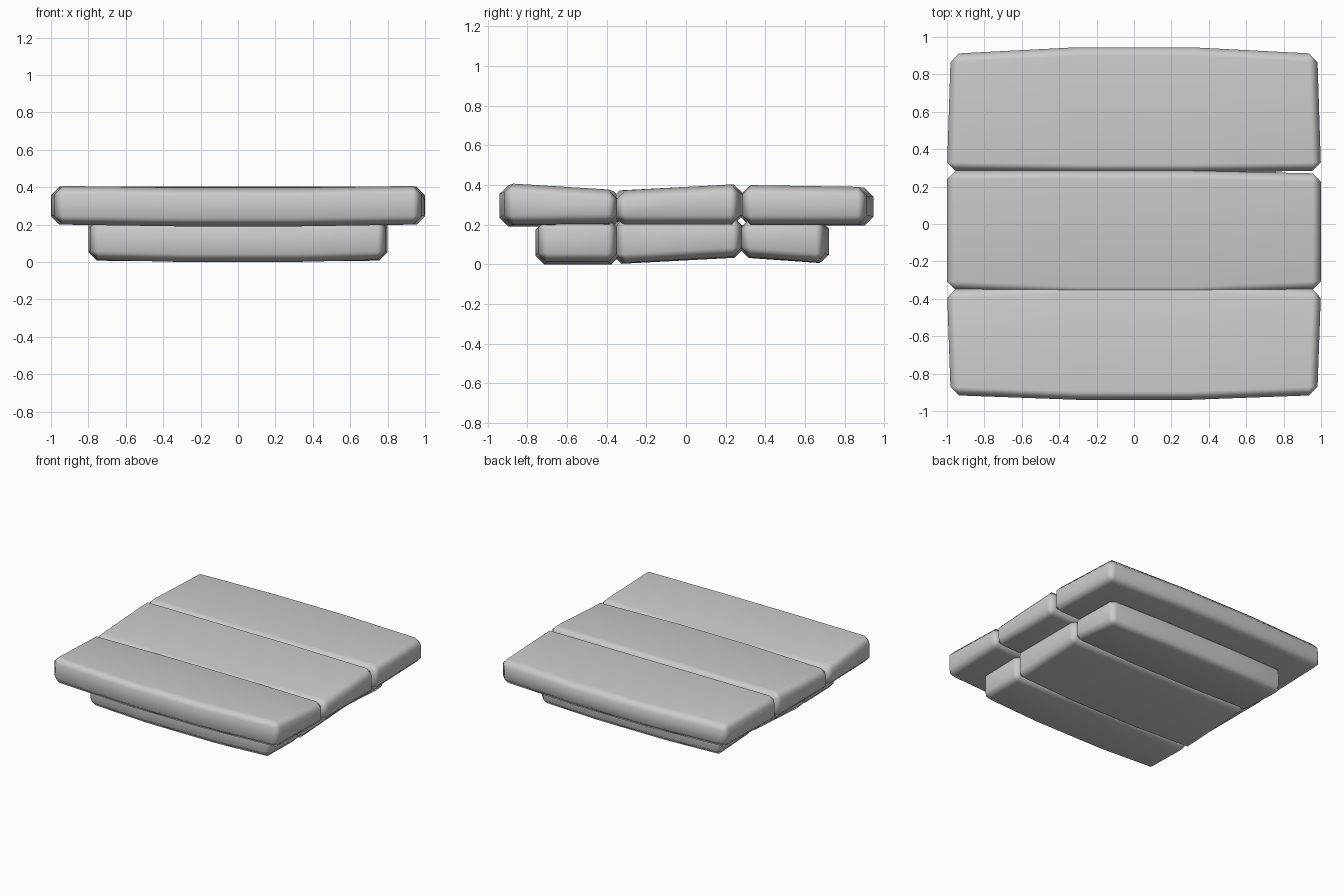
import bpy, bmesh

if "Cube" in bpy.data.objects:
    bpy.data.objects.remove(bpy.data.objects["Cube"])


def slab(name, y, half, bulge, bottom, top, sag=0.0, split=0.3, bevel=0.045, skew=0.0):
    """Bowed stone slab. Pairs give the (front, back) values."""
    bm = bmesh.new()
    rings = []
    for u in (-1, -split, split, 1):
        mid = abs(u) < 1
        ring = []
        for end, layer in ((0, bottom), (1, bottom), (1, top), (0, top)):
            yy = y[end]
            if mid:
                yy += bulge[end] * (1 if end else -1)
            elif u > 0 and end == 1:
                yy += skew
            x = u * half[end] if not mid else u
            ring.append(bm.verts.new((x, yy, layer[end] - (sag if mid else 0))))
        rings.append(ring)
    for a, b in zip(rings, rings[1:]):
        for i in range(4):
            j = (i + 1) % 4
            bm.faces.new((a[i], a[j], b[j], b[i]))
    bm.faces.new(rings[0])
    bm.faces.new(rings[-1])
    bmesh.ops.recalc_face_normals(bm, faces=bm.faces)
    mesh = bpy.data.meshes.new(name)
    bm.to_mesh(mesh)
    bm.free()
    mesh.shade_smooth()
    ob = bpy.data.objects.new(name, mesh)
    bpy.context.collection.objects.link(ob)
    bev = ob.modifiers.new("Chamfer", "BEVEL")
    bev.width = bevel
    bev.segments = 1
    bev.limit_method = "ANGLE"
    bev.angle_limit = 0.6
    ob.modifiers.new("Normals", "WEIGHTED_NORMAL")
    return ob


# Upper tread slabs
slab("upper_front_slab", (-0.915, -0.35), (0.98, 1.0), (0.025, 0.03),
     (0.20, 0.205), (0.41, 0.375), sag=0.01)
slab("upper_middle_slab", (-0.35, 0.285), (1.0, 1.0), (0.03, 0.0),
     (0.20, 0.20), (0.37, 0.405), skew=-0.015)
slab("upper_back_slab", (0.285, 0.91), (1.0, 0.98), (0.01, 0.035),
     (0.20, 0.20), (0.40, 0.39), sag=0.005)

# Lower base slabs, slightly narrower
slab("lower_front_slab", (-0.745, -0.35), (0.79, 0.80), (0.015, 0.02),
     (0.012, 0.012), (0.23, 0.23), sag=0.012)
slab("lower_middle_slab", (-0.35, 0.28), (0.80, 0.80), (0.02, 0.01),
     (0.005, 0.04), (0.24, 0.24), sag=0.005)
slab("lower_back_slab", (0.28, 0.70), (0.80, 0.79), (0.01, 0.02),
     (0.04, 0.008), (0.23, 0.23), sag=0.005)
